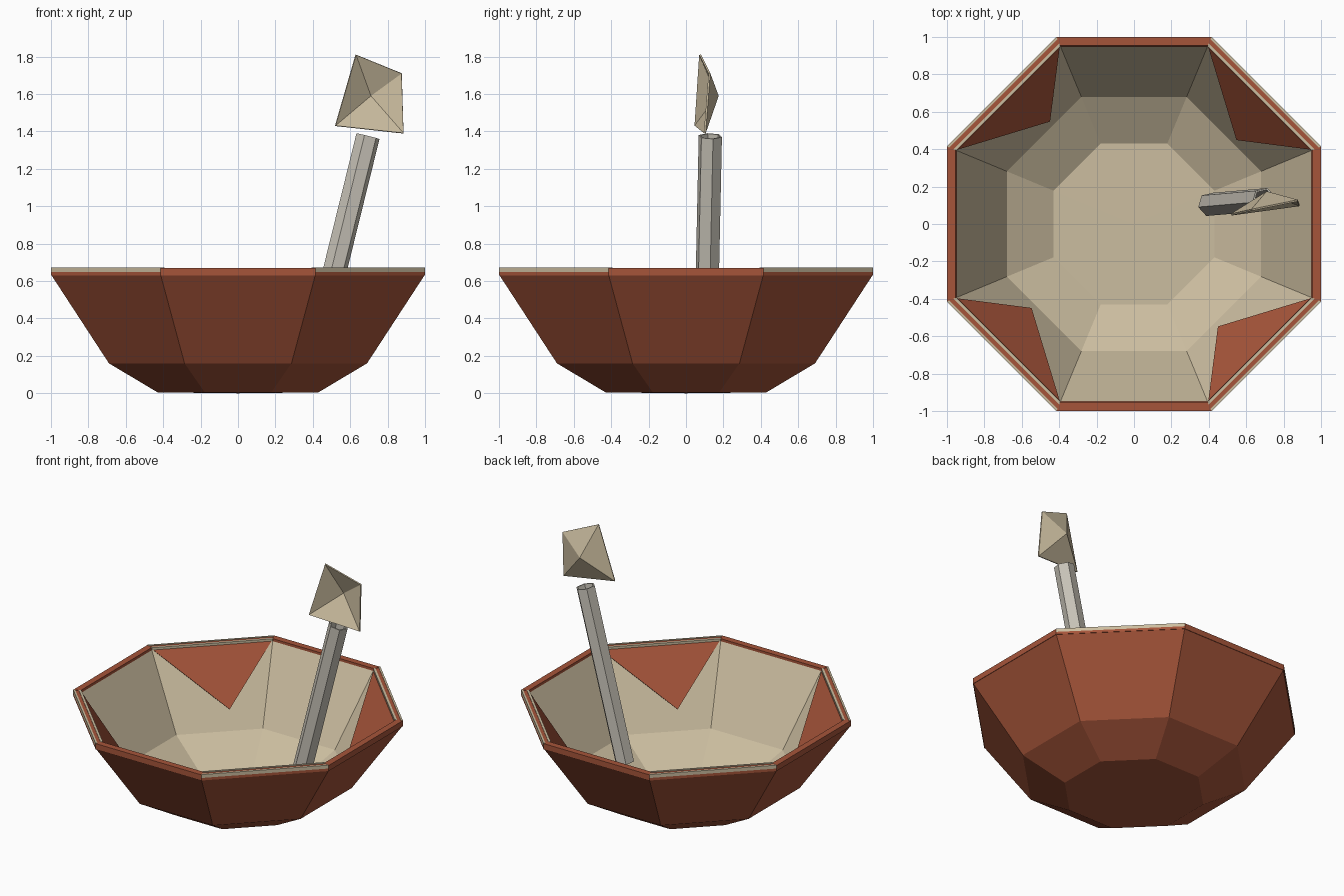
import bpy, bmesh, math
from mathutils import Vector

if "Cube" in bpy.data.objects:
    bpy.data.objects.remove(bpy.data.objects["Cube"])

T = math.tan(math.pi / 8)  # half side length per unit of octagon apothem


def material(name, rgb):
    m = bpy.data.materials.new(name)
    m.diffuse_color = (*rgb, 1)
    m.use_nodes = True
    m.node_tree.nodes["Principled BSDF"].inputs["Base Color"].default_value = m.diffuse_color
    return m


BROWN = material("terracotta", (0.38, 0.09, 0.042))
BEIGE = material("cream", (0.60, 0.51, 0.35))
GREY = material("pale_stone", (0.58, 0.55, 0.48))


def make(name, verts, faces, mat, thickness=0):
    me = bpy.data.meshes.new(name)
    me.from_pydata([tuple(v) for v in verts], [], faces)
    me.materials.append(mat)
    ob = bpy.data.objects.new(name, me)
    bpy.context.collection.objects.link(ob)
    if thickness:
        s = ob.modifiers.new("thickness", 'SOLIDIFY')
        s.thickness = thickness
        s.offset = 0
    return ob


def octagon_shell(name, profile, centre_z, mat, inward):
    """Stack octagon rings given as (apothem, z), closed by a fan at the bottom."""
    verts = [(0, 0, centre_z)]
    for a, z in profile:
        r = a / math.cos(math.pi / 8)
        for k in range(8):
            t = math.pi / 8 + k * math.pi / 4
            verts.append((r * math.cos(t), r * math.sin(t), z))
    faces = [(0, 1 + (k + 1) % 8, 1 + k) for k in range(8)]
    for i in range(len(profile) - 1):
        for k in range(8):
            a, b = 1 + i * 8 + k, 1 + i * 8 + (k + 1) % 8
            faces.append((a, b, b + 8, a + 8))
    if inward:
        faces = [f[::-1] for f in faces]
    return make(name, verts, faces, mat)


def rim_side(name, k, a0, a1, z0, z1, mat):
    """One mitred rim bar on octagon side k."""
    c, s = math.cos(k * math.pi / 4), math.sin(k * math.pi / 4)
    verts = []
    for z in (z0, z1):
        for a, w in ((a0, -1), (a1, -1), (a1, 1), (a0, 1)):
            b = w * a * T
            verts.append((a * c - b * s, a * s + b * c, z))
    faces = [(3, 2, 1, 0), (4, 5, 6, 7)]
    faces += [(i, (i + 1) % 4, (i + 1) % 4 + 4, i + 4) for i in range(4)]
    make(name, verts, faces, mat)


# bowl shell and liner
octagon_shell("bowl_outer", [(0.43, 0.005), (0.69, 0.16), (1.0, 0.635)], 0.0, BROWN, False)
octagon_shell("bowl_liner", [(0.43, 0.02), (0.68, 0.17), (0.95, 0.655)], 0.022, BEIGE, True)

# rim: plain on the straight sides, layered on the diagonals
for k in range(8):
    if k % 2 == 0:
        rim_side("rim_side", k, 0.955, 1.0, 0.63, 0.67, BROWN)
    else:
        rim_side("rim_base", k, 0.955, 1.0, 0.63, 0.648, BROWN)
        rim_side("rim_band_outer", k, 0.988, 1.0, 0.648, 0.672, BEIGE)
        rim_side("rim_band_core", k, 0.965, 0.988, 0.648, 0.668, BROWN)
        rim_side("rim_band_inner", k, 0.95, 0.965, 0.648, 0.672, BEIGE)

# hanging triangular flaps on the diagonal walls
for k in range(4):
    q = math.pi / 4 + k * math.pi / 2
    c, s = math.cos(q), math.sin(q)
    pts = [(0.95, -0.385, 0.655), (0.95, 0.385, 0.655), (0.707, -0.07, 0.31)]
    make("corner_flap", [(a * c - b * s, a * s + b * c, z) for a, b, z in pts],
         [(0, 1, 2)], BROWN, 0.006)

# hollow hexagonal spoon handle
low, high = Vector((0.405, 0.105, 0.20)), Vector((0.695, 0.13, 1.375))
rot = (high - low).to_track_quat('Z', 'Y').to_matrix()
ring = []
for end in (low, high):
    for k in range(6):
        t = math.radians(98 + 60 * k)
        d = rot @ Vector((math.cos(t), math.sin(t), 0)) * 0.06
        ring.append(end + d)
make("spoon_handle", ring, [(k, (k + 1) % 6, (k + 1) % 6 + 6, k + 6) for k in range(6)],
     GREY, 0.01)

# spoon head: shallow open pyramid, hollow side facing front
head = [(0.63, 0.075, 1.81), (0.875, 0.125, 1.71), (0.885, 0.10, 1.39),
        (0.52, 0.05, 1.43), (0.71, 0.17, 1.59)]
make("spoon_head", head, [(k, (k + 1) % 4, 4) for k in range(4)], BEIGE, 0.01)
